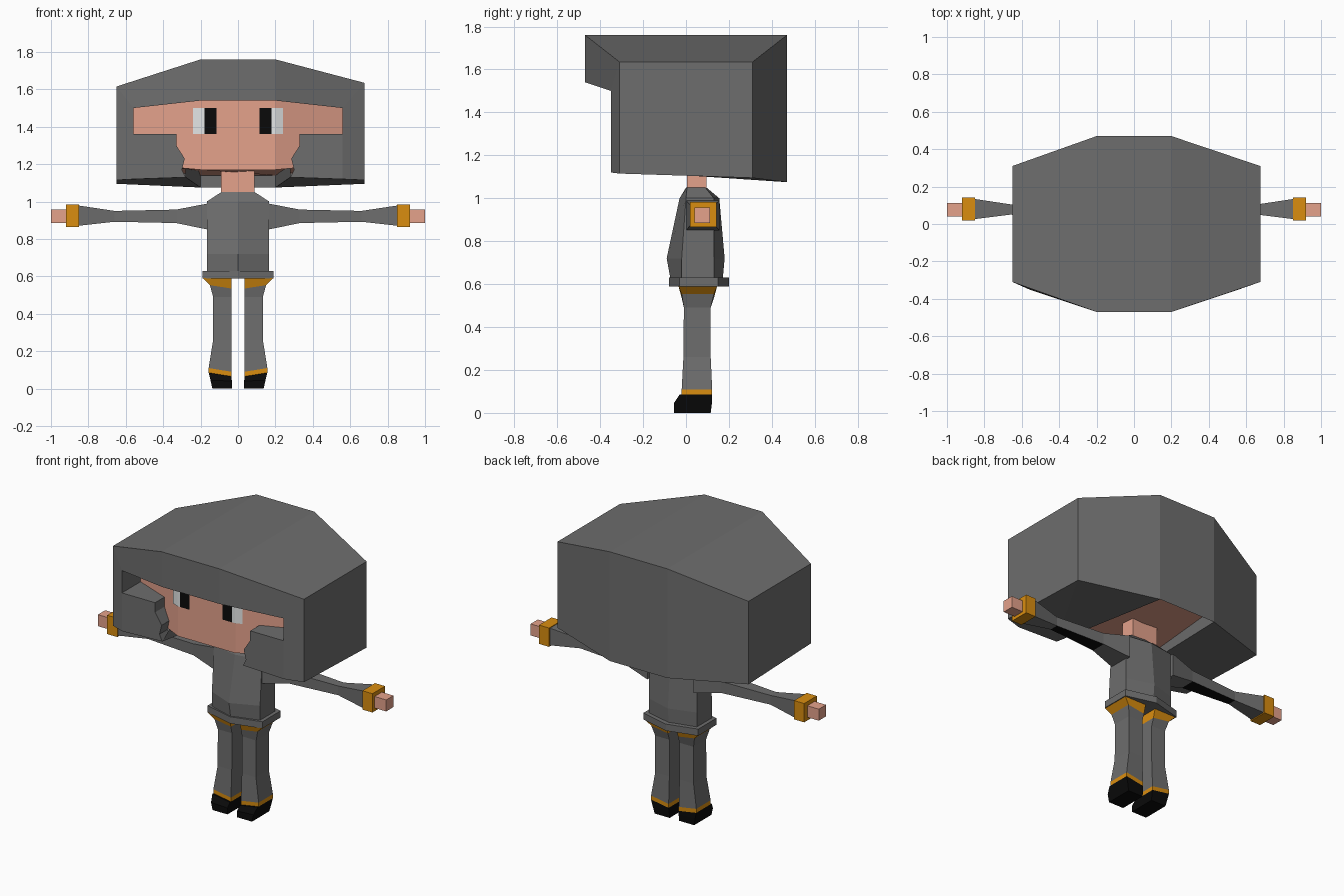
import bpy, bmesh

if "Cube" in bpy.data.objects:
    bpy.data.objects.remove(bpy.data.objects["Cube"])


def material(name, r, g, b):
    m = bpy.data.materials.new(name)
    m.diffuse_color = (r, g, b, 1)
    m.use_nodes = True
    m.node_tree.nodes["Principled BSDF"].inputs["Base Color"].default_value = m.diffuse_color
    return m


GREY = material("charcoal_grey", 0.155, 0.155, 0.155)
SKIN = material("skin", 0.78, 0.36, 0.26)
ORANGE = material("orange_trim", 0.70, 0.27, 0.005)
BLACK = material("black", 0.003, 0.003, 0.003)
WHITE = material("eye_white", 0.78, 0.80, 0.80)


def finish(name, bm, mats):
    bmesh.ops.remove_doubles(bm, verts=bm.verts[:], dist=0.0005)
    bmesh.ops.recalc_face_normals(bm, faces=bm.faces[:])
    mesh = bpy.data.meshes.new(name)
    bm.to_mesh(mesh)
    bm.free()
    for m in mats:
        mesh.materials.append(m)
    obj = bpy.data.objects.new(name, mesh)
    bpy.context.collection.objects.link(obj)
    return obj


def add_face(bm, pts):
    return bm.faces.new([bm.verts.new(p) for p in pts])


def patch(name, polys, mat):
    bm = bmesh.new()
    for p in polys:
        add_face(bm, p)
    return finish(name, bm, [mat])


def loft(name, rings, mats):
    """Skin a chain of equal-sized rings and cap both ends."""
    bm = bmesh.new()
    vs = [[bm.verts.new(p) for p in ring] for ring in rings]
    n = len(rings[0])
    for a, b in zip(vs, vs[1:]):
        for i in range(n):
            j = (i + 1) % n
            bm.faces.new((a[i], a[j], b[j], b[i]))
    bm.faces.new(vs[0])
    bm.faces.new(vs[-1])
    return finish(name, bm, mats)


def flat_ring(s, x0, x1, y0, y1, z0, z1):
    """Rectangle whose height runs from z0 at x0 to z1 at x1."""
    return [(s * x0, y0, z0), (s * x1, y0, z1), (s * x1, y1, z1), (s * x0, y1, z0)]


def cross_ring(s, x, y0, y1, z0, z1):
    return [(s * x, y0, z0), (s * x, y1, z0), (s * x, y1, z1), (s * x, y0, z1)]


def hex_ring(w, front, y0, y1, back, z):
    """Body section with a ridge in front and behind."""
    return [(-w, y0, z), (0, front, z), (w, y0, z), (w, y1, z), (0, back, z), (-w, y1, z)]


def face_y(x):
    return -0.31 + max(0, abs(x) - 0.2) * 0.4


# Hair: angular helmet of flat panels with a face opening
hair = bmesh.new()
for s, W, ZT in ((1, 0.675, 1.635), (-1, 0.65, 1.615)):
    def panel(*pts):
        add_face(hair, [(s * x, y, z) for x, y, z in pts])

    top_f, top_b = (0.2, -0.47, 1.76), (0.2, 0.47, 1.76)
    side_f, side_b = (W, -0.31, ZT), (W, 0.31, ZT)
    low_f, low_b = (W, -0.31, 1.115), (W, 0.31, 1.095)
    rear = (0.2, 0.47, 1.075)
    brow, brow_in = (0.2, -0.47, 1.54), (0.2, -0.31, 1.54)
    gap_t, gap_in_t = (0.56, -0.35, 1.50), (0.56, face_y(0.56), 1.50)
    gap_b, gap_in_b = (0.56, -0.35, 1.36), (0.56, face_y(0.56), 1.36)
    foot = (0.56, -0.35, 1.12)
    panel(top_f, side_f, side_b, top_b)
    panel(side_f, low_f, low_b, side_b)
    panel(side_b, low_b, rear, top_b)
    panel(top_f, brow, gap_t, side_f)
    panel(side_f, gap_t, gap_b, foot, low_f)
    panel(brow, brow_in, gap_in_t, gap_t)
    panel(gap_t, gap_in_t, gap_in_b, gap_b)
    # front lock with a jagged inner edge
    edge = [(0.33, 1.36), (0.33, 1.30), (0.285, 1.23), (0.30, 1.17), (0.28, 1.13)]
    panel(gap_b, *[(x, -0.35, z) for x, z in edge], foot)
    panel(gap_b, gap_in_b, (0.33, face_y(0.33), 1.36), (0.33, -0.35, 1.36))
    for (xa, za), (xb, zb) in zip(edge, edge[1:]):
        panel((xa, -0.35, za), (xb, -0.35, zb),
              (xb, face_y(xb), zb), (xa, face_y(xa), za))
    # underside and inner rim
    tip = (0.28, -0.35, 1.13)
    panel(low_f, foot, tip, low_b)
    panel(tip, rear, low_b)
    panel(tip, rear, (0.2, 0.47, 1.17), (0.28, -0.28, 1.18))
for y, z0 in ((-0.47, 1.54), (0.47, 1.075)):
    add_face(hair, [(-0.2, y, z0), (0.2, y, z0), (0.2, y, 1.76), (-0.2, y, 1.76)])
add_face(hair, [(x, y, 1.76) for x, y in ((-0.2, -0.47), (0.2, -0.47), (0.2, 0.47), (-0.2, 0.47))])
add_face(hair, [(-0.2, -0.47, 1.54), (0.2, -0.47, 1.54), (0.2, -0.31, 1.54), (-0.2, -0.31, 1.54)])
finish("hair", hair, [GREY])

# Head: faceted face block filling the hair
plan = [(-0.57, face_y(0.57)), (-0.2, -0.31), (0.2, -0.31), (0.57, face_y(0.57)),
        (0.57, 0.28), (0.2, 0.45), (-0.2, 0.45), (-0.57, 0.28)]
loft("head", [[(x, y, (1.17 if abs(x) < 0.3 else 1.21) - 0.04 * (y + 0.31)) for x, y in plan],
              [(x, y, 1.56) for x, y in plan]], [SKIN])

# Eyes: thin plates following the face
for s, side in ((1, "right"), (-1, "left")):
    for part, xs, mat in (("pupil", (0.115, 0.18), BLACK), ("eye_white", (0.18, 0.2, 0.24), WHITE)):
        polys = [[(s * x, face_y(x) - 0.006, z) for x, z in
                  ((a, 1.36), (b, 1.36), (b, 1.50), (a, 1.50))] for a, b in zip(xs, xs[1:])]
        if s < 0:
            polys = [p[::-1] for p in polys]
        patch(f"{side}_{part}", polys, mat)

# Neck
loft("neck", [flat_ring(1, -0.09, 0.088, 0.005, 0.095, z, z) for z in (1.03, 1.18)], [SKIN])

# Torso and belt
loft("torso", [hex_ring(0.167, -0.07, -0.02, 0.13, 0.17, 0.61),
               hex_ring(0.167, -0.09, -0.02, 0.13, 0.18, 0.72),
               hex_ring(0.167, -0.03, 0.0, 0.13, 0.155, 1.0),
               hex_ring(0.09, 0.0, 0.005, 0.09, 0.095, 1.05)], [GREY])
loft("belt", [hex_ring(0.19, -0.08, -0.03, 0.15, 0.2, z) for z in (0.588, 0.63)], [GREY])

for s, side in ((1, "right"), (-1, "left")):
    # Arm with a dark patch below its middle
    arm = loft(f"{side}_arm", [cross_ring(s, 0.16, 0.0, 0.155, 0.85, 0.99),
                               cross_ring(s, 0.33, 0.03, 0.125, 0.885, 0.957),
                               cross_ring(s, 0.66, 0.05, 0.105, 0.892, 0.95),
                               cross_ring(s, 0.86, 0.025, 0.135, 0.87, 0.98)], [GREY, BLACK])
    for f in arm.data.polygons:
        if f.normal.z < -0.9 and 0.4 < abs(f.center.x) < 0.6:
            f.material_index = 1
    loft(f"{side}_cuff", [cross_ring(s, x, 0.018, 0.143, 0.865, 0.983) for x in (0.85, 0.92)], [ORANGE])
    loft(f"{side}_hand", [cross_ring(s, x, 0.04, 0.112, 0.885, 0.957) for x in (0.91, 1.0)], [SKIN])

    # Leg, from hip trim down to boot
    hip_low = flat_ring(s, 0.035, 0.15, -0.02, 0.13, 0.535, 0.553)
    loft(f"{side}_hip_trim", [flat_ring(s, 0.035, 0.187, -0.035, 0.145, 0.59, 0.59), hip_low], [ORANGE])
    ankle_top = flat_ring(s, 0.035, 0.157, -0.02, 0.122, 0.09, 0.11)
    ankle_low = flat_ring(s, 0.035, 0.157, -0.02, 0.122, 0.065, 0.085)
    loft(f"{side}_leg", [hip_low,
                         flat_ring(s, 0.035, 0.133, -0.01, 0.115, 0.49, 0.49),
                         flat_ring(s, 0.035, 0.133, -0.012, 0.115, 0.26, 0.26),
                         ankle_top], [GREY])
    loft(f"{side}_ankle_trim", [ankle_top, ankle_low], [ORANGE])
    loft(f"{side}_boot", [flat_ring(s, 0.035, 0.157, -0.03, 0.122, 0.065, 0.085),
                          flat_ring(s, 0.033, 0.147, -0.057, 0.12, 0.04, 0.045),
                          flat_ring(s, 0.033, 0.137, -0.057, 0.115, 0, 0)], [BLACK])
